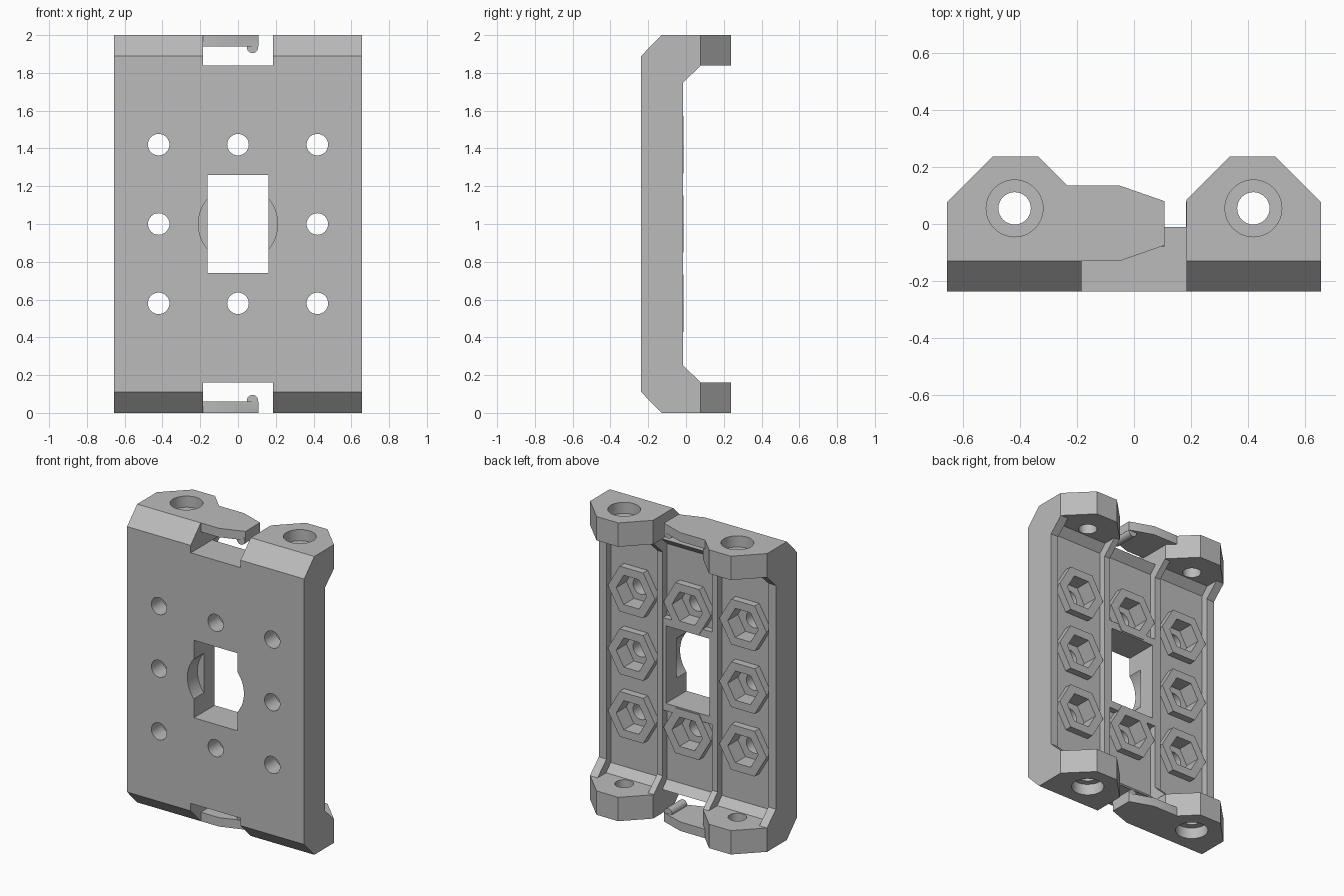
import bpy, bmesh, math
from mathutils import Vector

cube = bpy.data.objects.get("Cube")
if cube:
    bpy.data.objects.remove(cube, do_unlink=True)

grey = bpy.data.materials.new("plain grey")
grey.use_nodes = True
grey.diffuse_color = (0.5, 0.5, 0.5, 1)
grey.node_tree.nodes["Principled BSDF"].inputs["Base Color"].default_value = (0.5, 0.5, 0.5, 1)


def prism(name, points, axis, start, end):
    """Extrude a flat outline along an axis; outlines are (y,z), (x,z) or (x,y)."""
    def place(p, d):
        return Vector({"x": (d, *p), "y": (p[0], d, p[1]), "z": (*p, d)}[axis])
    bm = bmesh.new()
    rings = [[bm.verts.new(place(p, d)) for p in points] for d in (start, end)]
    bm.faces.new(rings[0])
    bm.faces.new(rings[1][::-1])
    n = len(points)
    for i in range(n):
        j = (i + 1) % n
        bm.faces.new((rings[0][i], rings[1][i], rings[1][j], rings[0][j]))
    bmesh.ops.recalc_face_normals(bm, faces=bm.faces[:])
    mesh = bpy.data.meshes.new(name)
    bm.to_mesh(mesh)
    bm.free()
    mesh.materials.append(grey)
    obj = bpy.data.objects.new(name, mesh)
    bpy.context.collection.objects.link(obj)
    return obj


def box(name, x0, x1, y0, y1, z0, z1):
    return prism(name, [(x0, y0), (x1, y0), (x1, y1), (x0, y1)], "z", z0, z1)


def ngon(cx, cy, r, n):
    return [(cx + r * math.cos(math.tau * i / n), cy + r * math.sin(math.tau * i / n))
            for i in range(n)]


def combine(target, tool, operation):
    """Apply a boolean and discard the tool."""
    mod = target.modifiers.new("boolean", "BOOLEAN")
    mod.operation = operation
    mod.solver = "EXACT"
    mod.object = tool
    bpy.context.view_layer.objects.active = target
    bpy.ops.object.modifier_apply(modifier=mod.name)
    bpy.data.objects.remove(tool, do_unlink=True)


def mirror_z(points):
    """Complete a side outline about mid height."""
    return points + [(y, 2 - z) for y, z in reversed(points)]


def cut(tool):
    combine(bracket, tool, "DIFFERENCE")


def add(tool):
    combine(bracket, tool, "UNION")


FLOOR, RIM = -0.06, -0.015
HOLE_X, HOLE_R = 0.42, 0.057

# Bracket body: side profile trimmed by the plan of the chamfered ears
bracket = prism("bracket", mirror_z([(RIM, 0.25), (0.08, 0.16), (0.237, 0.16),
                (0.237, 0), (-0.13, 0), (-0.237, 0.11)]), "x", -0.657, 0.657)
half_plan = [(0.7, -0.3), (0.7, 0.035), (0.485, 0.25), (0.35, 0.25), (0.183, 0.083)]
plan = half_plan + [(-x, y) for x, y in reversed(half_plan)]
combine(bracket, prism("plan", plan, "z", -0.1, 2.1), "INTERSECT")

# Notches between the ears
for z0, z1 in ((-0.1, 0.16), (1.84, 2.1)):
    cut(box("notch", -0.185, 0.185, -0.4, 0.4, z0, z1))

# Three recessed columns on the back
recess = mirror_z([(FLOOR, 0.21), (-0.01, 0.16), (0.4, 0.16)])
for x0, x1 in ((-0.6, -0.225), (-0.183, 0.183), (0.225, 0.6)):
    cut(prism("recess", recess, "x", x0, x1))

# Frame round the window
for z0, z1 in ((0.69, 0.75), (1.25, 1.31)):
    add(box("cross_rib", -0.2, 0.2, -0.15, RIM - 0.002, z0, z1))
for s in (-1, 1):
    add(box("side_rib", *sorted((s * 0.15, s * 0.2)), -0.15, RIM - 0.002, 0.7, 1.3))

# Hexagonal bosses with nut pockets and screw holes
spots = [(x, 1 + dz) for x in (-HOLE_X, 0, HOLE_X) for dz in (-0.42, 0, 0.42) if x or dz]
for x, z in spots:
    add(prism("boss", ngon(x * 0.985, z, 0.175, 6), "y", -0.14, RIM + 0.003))
for x, z in spots:
    cut(prism("pocket", ngon(x * 0.985, z, 0.113, 6), "y", -0.12, 0.1))
    cut(prism("screw_hole", ngon(x, z, HOLE_R, 32), "y", -0.3, 0))

# Window and shallow round recess on the front
cut(box("window", -0.162, 0.162, -0.3, 0.1, 0.74, 1.26))
cut(prism("round_recess", ngon(0, 1, 0.21, 48), "y", -0.3, -0.13))

# Counterbored holes through the ears
for x in (-HOLE_X, HOLE_X):
    cut(prism("ear_hole", ngon(x, 0.055, HOLE_R, 32), "z", -0.1, 2.1))
    for z0, z1 in ((-0.1, 0.075), (1.925, 2.1)):
        cut(prism("counterbore", ngon(x, 0.055, 0.1, 40), "z", z0, z1))

# Thin latch arms with a small snap pin
arm_plan = [(-0.29, -0.13), (-0.05, -0.13), (0.108, -0.075), (0.108, 0.08),
            (-0.05, 0.135), (-0.24, 0.135), (-0.29, 0.185)]
for name, z0, z1, pin_z in (("lower", 0, 0.06, 0.065), ("upper", 1.94, 2, 1.935)):
    arm = prism(name + "_latch_arm", arm_plan, "z", z0, z1)
    combine(arm, prism("pin", ngon(0.077, pin_z, 0.03, 24), "y", -0.08, 0.08), "UNION")
    add(arm)

# Smooth the round holes while keeping edges sharp
bpy.ops.object.select_all(action="DESELECT")
bracket.select_set(True)
bpy.context.view_layer.objects.active = bracket
bpy.ops.object.shade_smooth_by_angle(angle=math.radians(25))
